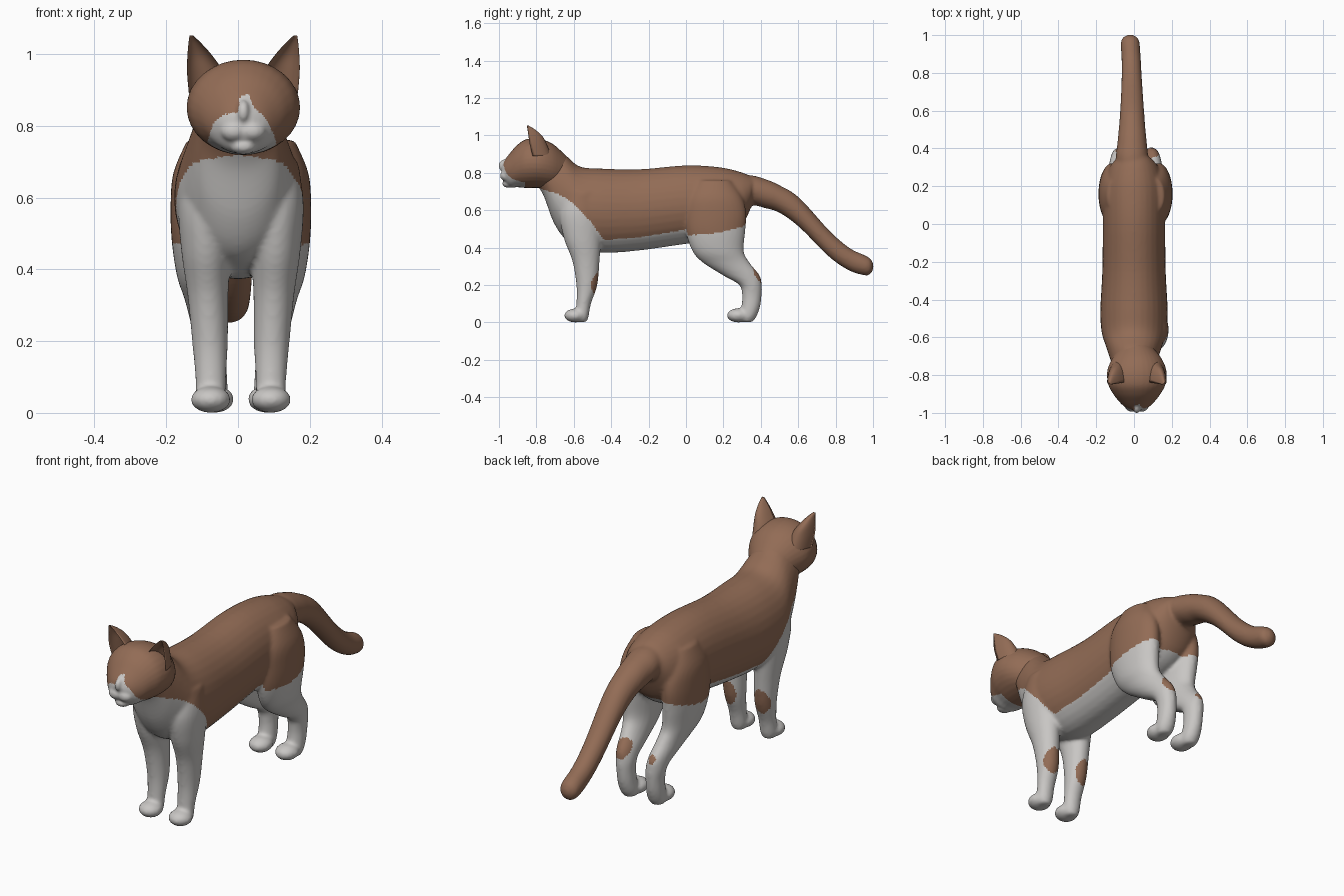
import bpy, bmesh, math
from mathutils import Matrix, Vector

default = bpy.data.objects.get("Cube")
if default:
    bpy.data.objects.remove(default)


def material(name, colour):
    mat = bpy.data.materials.new(name)
    mat.use_nodes = True
    mat.diffuse_color = (*colour, 1)
    mat.node_tree.nodes["Principled BSDF"].inputs["Base Color"].default_value = (*colour, 1)
    return mat


BROWN = material("brown fur", (0.29, 0.15, 0.092))
WHITE = material("white fur", (0.58, 0.565, 0.55))


def spline(rows, steps=5):
    """Smooth curve through all rows of numbers."""
    rows = [Vector(r) for r in rows]
    out = []
    for i in range(len(rows) - 1):
        a, b = rows[max(i - 1, 0)], rows[i]
        c, d = rows[i + 1], rows[min(i + 2, len(rows) - 1)]
        for s in range(steps):
            t = s / steps
            out.append(b + ((c - a) * t + (a * 2 - b * 5 + c * 4 - d) * t**2
                            + (b * 3 - a - c * 3 + d) * t**3) * 0.5)
    return out + [rows[-1]]


def loft(bm, rows, axis, front=1.0, sides=32):
    """Oval rings (x, y, z, half width, half depth) square to the y or z axis."""
    rings = []
    for x, y, z, w, d in spline(rows):
        ring = []
        for k in range(sides):
            a = math.tau * k / sides
            u, v = w * math.cos(a), d * math.sin(a)
            if v < 0:
                v *= front
            ring.append(bm.verts.new((x + u, y, z + v) if axis == "Y" else (x + u, y + v, z)))
        rings.append(ring)
    for r, s in zip(rings, rings[1:]):
        for k in range(sides):
            j = (k + 1) % sides
            bm.faces.new((r[k], r[j], s[j], s[k]))
    bm.faces.new(rings[0])
    bm.faces.new(rings[-1])


def ball(bm, centre, radii):
    m = Matrix.Translation(centre) @ Matrix.Diagonal((*radii, 1))
    bmesh.ops.create_uvsphere(bm, u_segments=32, v_segments=20, radius=1, matrix=m)


def finish(bm, name, voxel=0, smooth=0, is_white=None):
    """Make the object, fuse its volumes and colour its faces by rule."""
    bmesh.ops.recalc_face_normals(bm, faces=bm.faces)
    mesh = bpy.data.meshes.new(name)
    bm.to_mesh(mesh)
    bm.free()
    obj = bpy.data.objects.new(name, mesh)
    bpy.context.collection.objects.link(obj)
    if voxel:
        fuse = obj.modifiers.new("fuse", "REMESH")
        fuse.mode, fuse.voxel_size = "VOXEL", voxel
        soft = obj.modifiers.new("soften", "SMOOTH")
        soft.factor, soft.iterations = 0.5, smooth
        graph = bpy.context.evaluated_depsgraph_get()
        fused = bpy.data.meshes.new_from_object(obj.evaluated_get(graph))
        obj.modifiers.clear()
        obj.data = fused
    obj.data.materials.clear()
    obj.data.materials.append(BROWN)
    obj.data.materials.append(WHITE)
    for p in obj.data.polygons:
        p.use_smooth = True
        p.material_index = int(bool(is_white and is_white(p.center, p.normal)))
    return obj


def height_at(line, u):
    """Height of a broken line at u."""
    for (a, h), (b, k) in zip(line, line[1:]):
        if a <= u <= b:
            return h + (k - h) * (u - a) / (b - a)
    return 0


# Torso and neck
SHIFT = 0.008
body = bmesh.new()
loft(body, [
    (0, -.8, .83, .09, .09), (0, -.76, .81, .11, .135), (0, -.71, .735, .128, .195),
    (0, -.65, .675, .148, .225), (0, -.57, .62, .172, .215), (0, -.45, .598, .178, .225),
    (0, -.25, .602, .168, .217), (0, 0, .63, .165, .21), (0, .18, .635, .163, .195),
    (0, .29, .655, .135, .15), (0, .35, .7, .09, .08)], "Y")

# Tail
loft(body, [
    (0, .2, .7, .07, .09), (-.01, .34, .708, .085, .08), (-.01, .42, .69, .079, .078),
    (-.01, .5, .66, .071, .074), (-.01, .607, .587, .063, .079), (-.012, .767, .42, .054, .071),
    (-.015, .874, .338, .051, .061), (-.02, .955, .306, .05, .054),
    (-.02, .985, .3, .04, .042), (-.02, 1.002, .3, .012, .014)], "Y")

# Legs and paws
for side in (-1, 1):
    def place(rows):
        return [(side * r[0] + SHIFT, *r[1:]) for r in rows]

    loft(body, place([
        (.1, -.55, .7, .06, .09), (.1, -.56, .58, .075, .115), (.097, -.553, .45, .069, .1),
        (.092, -.535, .33, .057, .073), (.086, -.53, .2, .05, .056),
        (.084, -.547, .1, .043, .039), (.084, -.557, .03, .04, .036),
        (.084, -.557, .002, .025, .025)]), "Z")
    ball(body, (side * .084 + SHIFT, -.593, .037), (.056, .058, .037))
    loft(body, place([
        (.1, .15, .76, .05, .09), (.118, .155, .67, .07, .145), (.122, .16, .58, .074, .163),
        (.118, .158, .48, .075, .158), (.11, .172, .38, .068, .137), (.1, .215, .32, .058, .125),
        (.09, .298, .25, .05, .097), (.085, .345, .2, .046, .06), (.082, .352, .14, .042, .052),
        (.08, .345, .08, .043, .05), (.078, .33, .03, .042, .046),
        (.078, .325, .002, .028, .03)]), "Z")
    ball(body, (side * .074 + SHIFT, .28, .038), (.055, .062, .038))

# Coat edge along the flank
FLANK = [(-.85, .72), (-.78, .716), (-.676, .684), (-.6, .636), (-.516, .545), (-.436, .44),
         (-.25, .455), (0, .497), (.01, .465), (.18, .48), (.33, .52), (.42, .54), (.43, 0), (2, 0)]
# Leg patches: centre and half sizes across and up
PATCHES = [(.1, -.47, .215, .04, .065), (-.085, -.47, .215, .04, .065),
           (.095, .395, .255, .036, .046), (-.08, .395, .25, .018, .02)]


def body_white(c, n):
    for x, y, z, w, h in PATCHES:
        if abs(c.y - y) < .07 and n.y > -.1 and ((c.x - x) / w)**2 + ((c.z - z) / h)**2 < 1:
            return False
    return c.z < height_at(FLANK, c.y)


finish(body, "body", 0.009, 6, body_white)

# Head with muzzle, chin and nose ridge
MID = 0.015
head = bmesh.new()
loft(head, [
    (.008, -.64, .81, .08, .08), (MID, -.71, .835, .13, .118), (MID, -.78, .85, .157, .131),
    (MID, -.85, .85, .151, .131), (MID, -.9, .837, .125, .114), (MID, -.94, .815, .094, .092),
    (MID, -.97, .808, .062, .06), (MID, -.985, .808, .03, .035)], "Y")
for side in (-1, 1):
    ball(head, (MID + side * .026, -.96, .785), (.038, .034, .03))
ball(head, (MID, -.948, .742), (.036, .034, .022))
ball(head, (MID, -.968, .838), (.02, .034, .034))
MASK = [(-.09, .74), (-.07, .805), (-.04, .833), (0, .835), (.007, .885), (.03, .888),
        (.045, .85), (.075, .825), (.1, .777), (.11, .74)]
finish(head, "head", 0.006, 4,
       lambda c, n: c.y < -.86 and c.z < height_at(MASK, c.x))

for side, label in ((-1, "right"), (1, "left")):
    # Cupped ear
    ear = bmesh.new()
    loft(ear, [(MID + side * x, y, z, w, d) for x, y, z, w, d in (
        (.098, -.82, .89, .054, .1), (.107, -.835, .95, .05, .092), (.121, -.842, .995, .035, .075),
        (.135, -.847, 1.03, .018, .042), (.145, -.851, 1.052, .005, .01))], "Z", front=-.55)
    finish(ear, label + "_ear")

    # Eye with raised lid
    pose = dict(location=(MID + side * .06, -.924, .872), rotation=(1.2, 0, side * .5))
    bpy.ops.mesh.primitive_uv_sphere_add(segments=24, ring_count=16, radius=.022, **pose)
    eye = bpy.context.object
    eye.name, eye.scale = label + "_eye", (1, .68, .6)
    bpy.ops.mesh.primitive_torus_add(major_radius=.022, minor_radius=.005, major_segments=32, **pose)
    lid = bpy.context.object
    lid.name, lid.scale = label + "_eyelid", (1, .68, 1)
    for obj in (eye, lid):
        obj.data.materials.append(BROWN)
        obj.data.polygons.foreach_set("use_smooth", [True] * len(obj.data.polygons))
